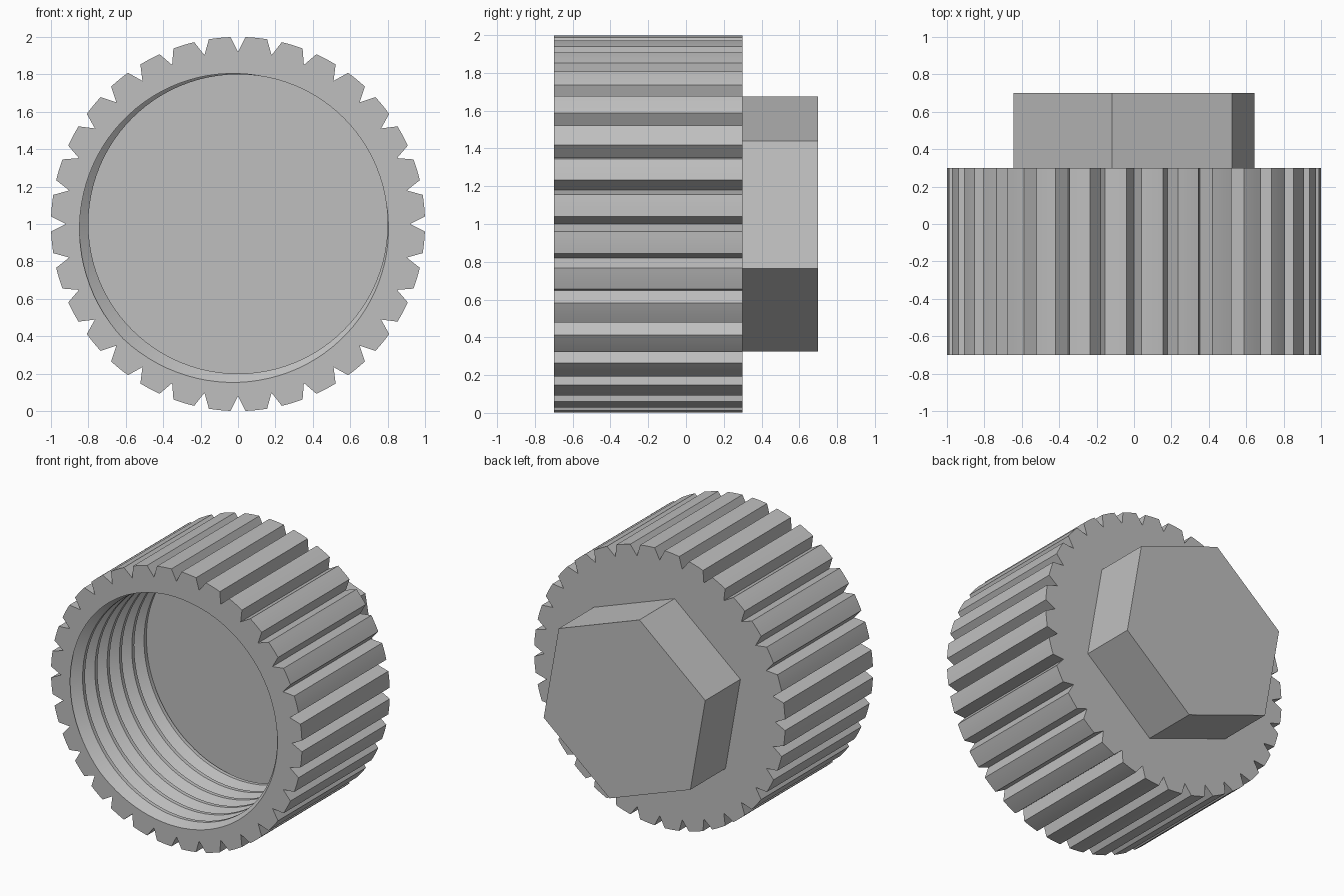
import bpy, bmesh
from math import sin, cos, pi, radians, floor

cube = bpy.data.objects.get("Cube")
if cube:
    bpy.data.objects.remove(cube)

FRONT, BACK, FLOOR, KNOB_BACK = -0.7, 0.3, 0.1, 0.7
CENTRE_Z = 1.0

grey = bpy.data.materials.new("plain grey")
grey.use_nodes = True
colour = (0.52, 0.52, 0.52, 1)
grey.diffuse_color = colour
grey.node_tree.nodes["Principled BSDF"].inputs["Base Color"].default_value = colour


def point(radius, angle, y):
    return (radius * cos(angle), y, CENTRE_Z + radius * sin(angle))


def finish(bm, name):
    bmesh.ops.recalc_face_normals(bm, faces=bm.faces)
    mesh = bpy.data.meshes.new(name)
    bm.to_mesh(mesh)
    bm.free()
    mesh.materials.append(grey)
    obj = bpy.data.objects.new(name, mesh)
    bpy.context.collection.objects.link(obj)
    bpy.ops.object.select_all(action='DESELECT')
    obj.select_set(True)
    bpy.context.view_layer.objects.active = obj
    bpy.ops.object.shade_smooth_by_angle(angle=radians(25))
    return obj


def boundary_at(bm, y):
    return [e for e in bm.edges if e.is_boundary
            and all(abs(v.co.y - y) < 1e-4 for v in e.verts)]


bm = bmesh.new()

# Internal screw thread: a helical sheet, trimmed flat at the rim and floor
PITCH, STEPS, START = 0.14, 96, radians(45)
PROFILE = [(0.1, 0.8), (0.5, 0.868), (0.9, 0.8)]
rows = [(turn + u, r) for turn in range(-2, 9) for u, r in PROFILE]
grid = []
for i in range(STEPS + 1):
    a = 2 * pi * i / STEPS
    grid.append([bm.verts.new(point(r, a, FRONT + PITCH * (u - (a - START) / (2 * pi))))
                 for u, r in rows])
for left, right in zip(grid, grid[1:]):
    for j in range(len(rows) - 1):
        bm.faces.new((left[j], right[j], right[j + 1], left[j + 1]))
bmesh.ops.remove_doubles(bm, verts=bm.verts, dist=1e-4)
for y, side in ((FRONT, -1), (FLOOR, 1)):
    bmesh.ops.bisect_plane(bm, geom=bm.verts[:] + bm.edges[:] + bm.faces[:],
                           plane_co=(0, y, 0), plane_no=(0, side, 0), clear_outer=True)
bmesh.ops.remove_doubles(bm, verts=bm.verts, dist=1e-4)

# Inner floor
bmesh.ops.triangle_fill(bm, edges=boundary_at(bm, FLOOR), use_beauty=True, normal=(0, -1, 0))

# Ribbed outer wall with V grooves and rounded rib tops
RIBS, HALF_GROOVE, ARC = 32, 0.04, 4
outline = []
for k in range(RIBS):
    base, span = 2 * pi * k / RIBS, 2 * pi / RIBS - 2 * HALF_GROOVE
    outline.append((0.92, base))
    outline += [(1.0, base + HALF_GROOVE + span * s / ARC) for s in range(ARC + 1)]
rim = [bm.verts.new(point(r, a, FRONT)) for r, a in outline]
rear = [bm.verts.new(point(r, a, BACK)) for r, a in outline]
for k in range(len(outline)):
    n = (k + 1) % len(outline)
    bm.faces.new((rim[k], rim[n], rear[n], rear[k]))
bm.faces.new(rear)

# Front rim between thread and ribs
bmesh.ops.triangle_fill(bm, edges=boundary_at(bm, FRONT), use_beauty=True, normal=(0, -1, 0))
finish(bm, "ribbed_cap")

# Hexagonal grip on the back
bm = bmesh.new()
near, far = [[bm.verts.new(point(0.685, radians(40 + 60 * k), y)) for k in range(6)]
             for y in (BACK, KNOB_BACK)]
for k in range(6):
    n = (k + 1) % 6
    bm.faces.new((near[k], near[n], far[n], far[k]))
bm.faces.new(near)
bm.faces.new(far)
finish(bm, "hex_grip")
